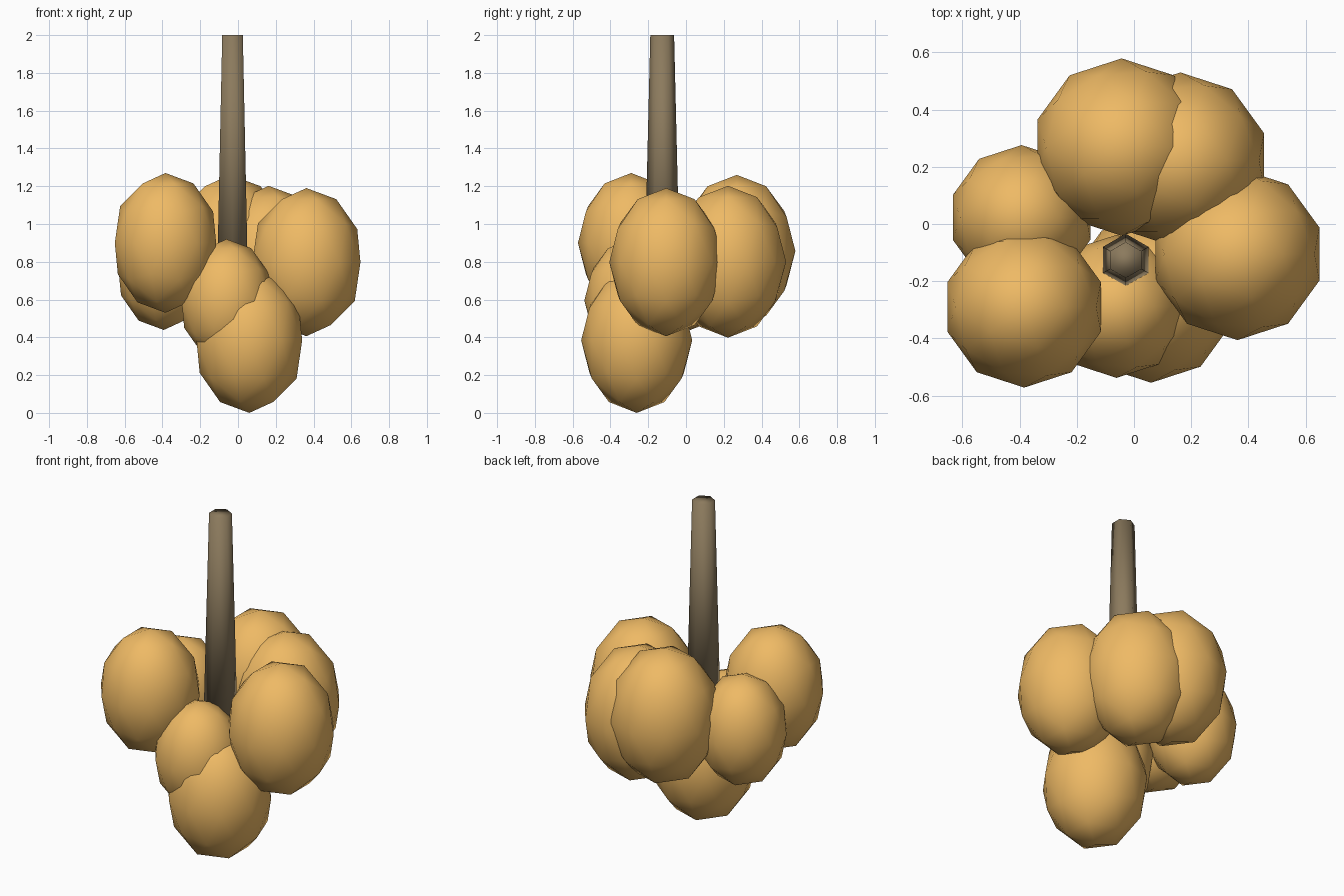
import bpy

if "Cube" in bpy.data.objects:
    bpy.data.objects.remove(bpy.data.objects["Cube"])


def material(name, rgb):
    m = bpy.data.materials.new(name)
    m.diffuse_color = (*rgb, 1)
    m.use_nodes = True
    m.node_tree.nodes["Principled BSDF"].inputs["Base Color"].default_value = m.diffuse_color
    return m


def finish(name, mat):
    ob = bpy.context.object
    ob.name = name
    ob.data.materials.append(mat)
    bpy.ops.object.shade_smooth()
    return ob


fruit_mat = material("fruit_orange", (0.86, 0.49, 0.13))
stem_mat = material("stem_brown", (0.26, 0.195, 0.11))

# Fruits: low-poly ellipsoids as (x, y, z, radius, half height)
fruits = [
    (-0.384, -0.290, 0.900, 0.282, 0.370),
    (-0.393, 0.023, 0.770, 0.253, 0.331),
    (-0.043, 0.269, 0.857, 0.310, 0.403),
    (0.162, 0.222, 0.800, 0.308, 0.402),
    (0.362, -0.105, 0.798, 0.301, 0.392),
    (-0.061, -0.288, 0.595, 0.250, 0.325),
    (0.060, -0.261, 0.384, 0.294, 0.384),
]
for i, (x, y, z, r, h) in enumerate(fruits, 1):
    bpy.ops.mesh.primitive_ico_sphere_add(subdivisions=2, radius=1, location=(x, y, z))
    bpy.context.object.scale = (r, r, h)
    finish(f"fruit_{i}", fruit_mat)

# Stem: tapered hexagonal stalk rising out of the bunch
bottom, top = 0.80, 2.0
bpy.ops.mesh.primitive_cone_add(vertices=6, radius1=0.092, radius2=0.063,
                                depth=top - bottom,
                                location=(-0.029, -0.126, (top + bottom) / 2))
finish("stem", stem_mat)
